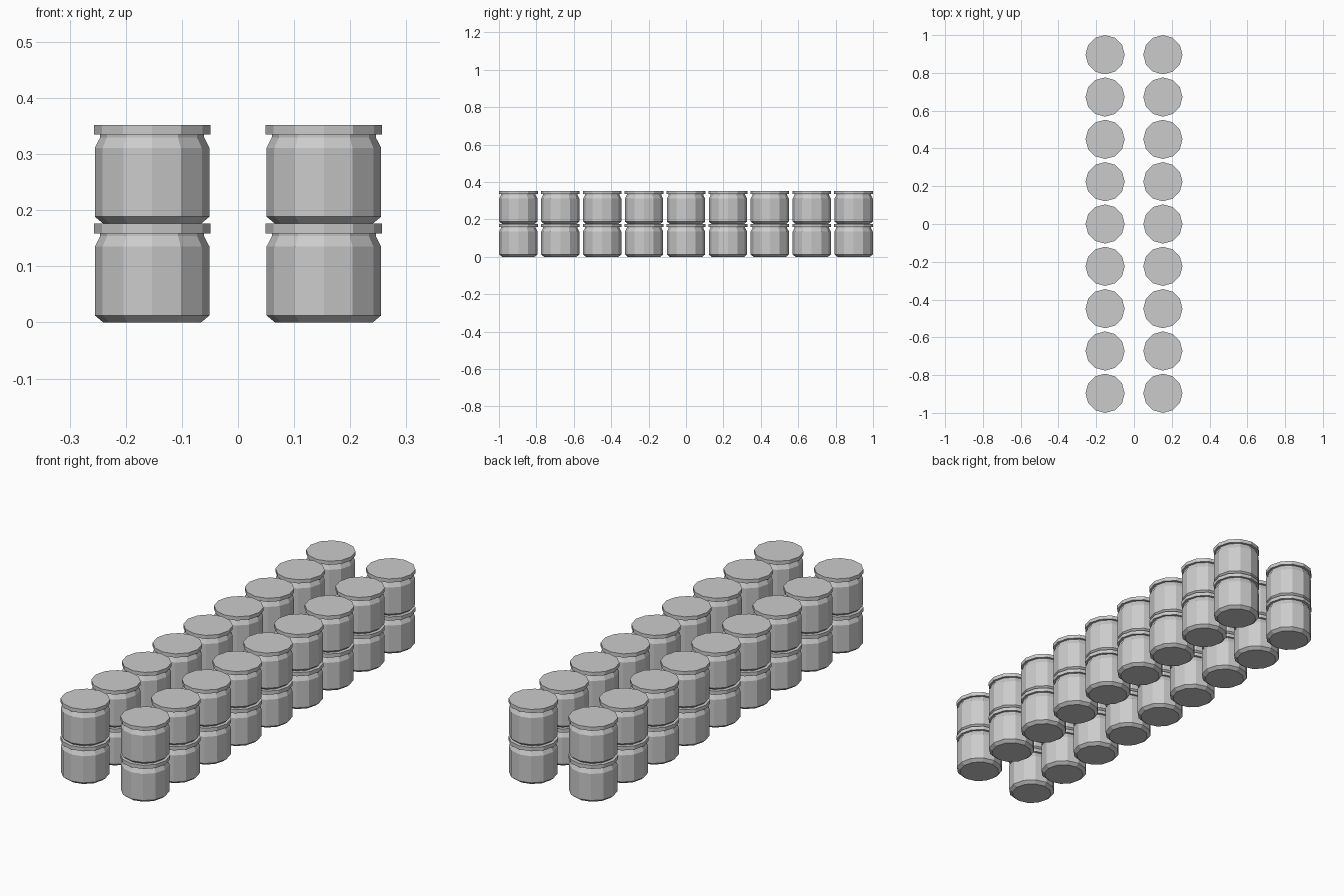
import bpy, bmesh
from math import cos, sin, tau

if "Cube" in bpy.data.objects:
    bpy.data.objects.remove(bpy.data.objects["Cube"])

SIDES = 12
JAR_H = 0.176
R_LID = 0.1037


def lathe(name, profile):
    """Closed faceted solid from (radius, z) points, bottom to top."""
    bm = bmesh.new()
    rings = [[bm.verts.new((r * cos(tau * i / SIDES), r * sin(tau * i / SIDES), z))
              for i in range(SIDES)] for r, z in profile]
    for a, b in zip(rings, rings[1:]):
        for i in range(SIDES):
            j = (i + 1) % SIDES
            bm.faces.new((a[i], a[j], b[j], b[i]))
    bm.faces.new(rings[0][::-1])
    bm.faces.new(rings[-1])
    mesh = bpy.data.meshes.new(name)
    bm.to_mesh(mesh)
    bm.free()
    return mesh


# Jar body: chamfered base, straight wall, sloping shoulder, short neck
body = lathe("jar_body", [(0.087, 0), (0.1022, 0.0125), (0.1022, 0.135),
                          (0.0925, 0.154), (0.0925, 0.159)])
# Flat lid, slightly wider than the body
lid = lathe("jar_lid", [(R_LID, 0.159), (R_LID, JAR_H)])

# Two rows of nine, stacked two high
end_y = 1 - R_LID
for layer in range(2):
    for x in (-0.153, 0.153):
        for row in range(9):
            y = -end_y + row * end_y / 4
            for mesh in (body, lid):
                obj = bpy.data.objects.new(mesh.name, mesh)
                obj.location = (x, y, layer * JAR_H)
                bpy.context.collection.objects.link(obj)
